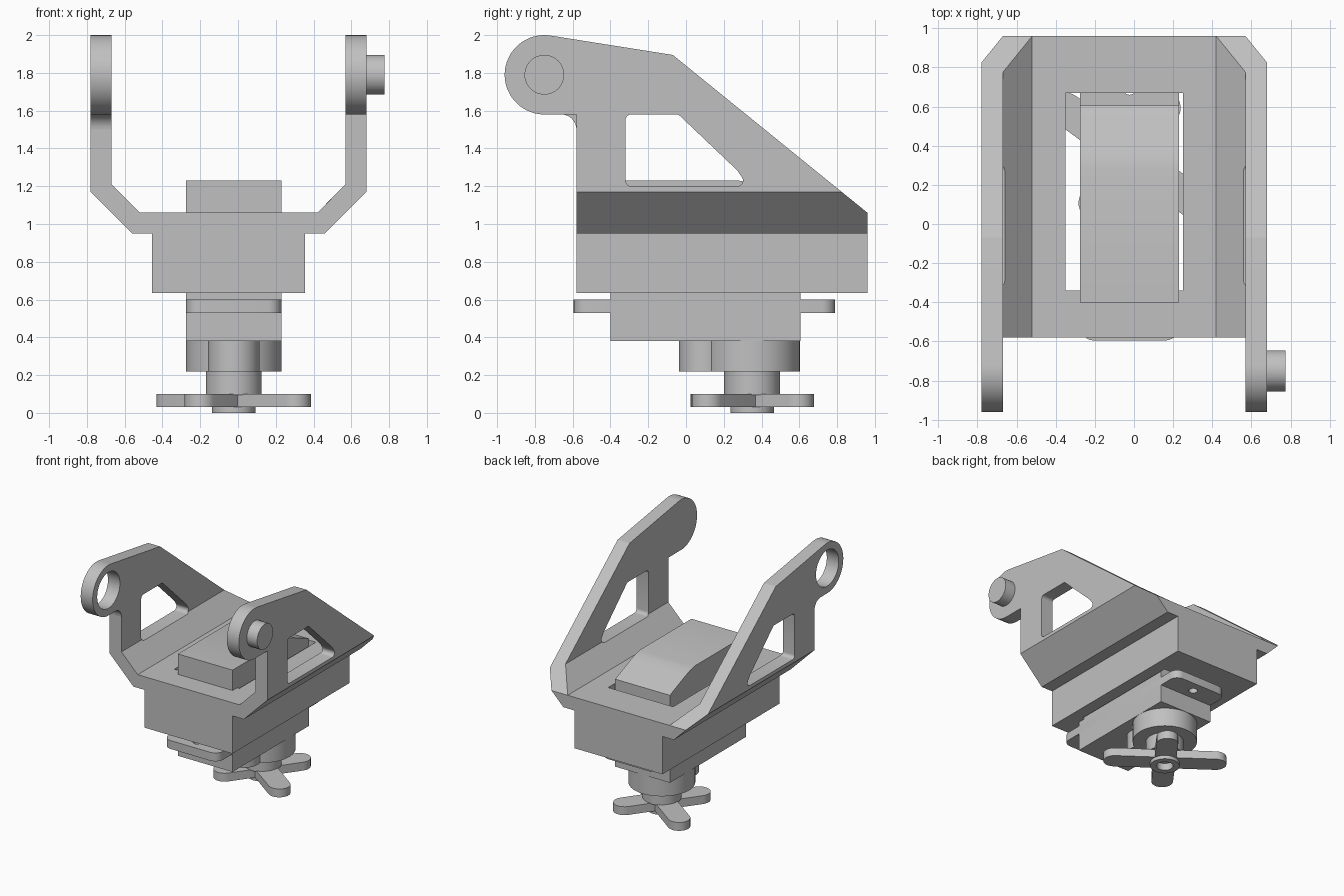
import bpy, bmesh
from math import cos, sin, pi, radians, atan2
from mathutils import Vector

if "Cube" in bpy.data.objects:
    bpy.data.objects.remove(bpy.data.objects["Cube"], do_unlink=True)

grey = bpy.data.materials.new("plain_grey")
grey.use_nodes = True
COLOR = (0.53, 0.53, 0.53, 1)
grey.diffuse_color = COLOR
grey.node_tree.nodes["Principled BSDF"].inputs["Base Color"].default_value = COLOR


def prism(name, pts, axis, lo, hi):
    """Extrude a 2D outline along an axis: x takes (y,z), y takes (x,z), z takes (x,y)."""
    bm = bmesh.new()
    verts = []
    for a, b in pts:
        co = [a, b]
        co.insert(axis, lo)
        verts.append(bm.verts.new(co))
    face = bm.faces.new(verts)
    out = bmesh.ops.extrude_face_region(bm, geom=[face])
    move = Vector((0, 0, 0))
    move[axis] = hi - lo
    bmesh.ops.translate(bm, vec=move, verts=[v for v in out["geom"] if isinstance(v, bmesh.types.BMVert)])
    bmesh.ops.recalc_face_normals(bm, faces=bm.faces)
    mesh = bpy.data.meshes.new(name)
    bm.to_mesh(mesh)
    bm.free()
    mesh.materials.append(grey)
    obj = bpy.data.objects.new(name, mesh)
    bpy.context.collection.objects.link(obj)
    return obj


def arc(c, r, start, end, n=12):
    angles = [radians(start + (end - start) * i / n) for i in range(n + 1)]
    return [(c[0] + r * cos(a), c[1] + r * sin(a)) for a in angles]


def circle(c, r, n=48):
    return arc(c, r, 0, 360, n)[:-1]


def rect(x0, x1, y0, y1):
    return [(x0, y0), (x1, y0), (x1, y1), (x0, y1)]


def rounded(pts, r, n=6):
    """Fillet every corner of a convex counter-clockwise outline."""
    out = []
    for i, p in enumerate(pts):
        p = Vector(p)
        u = (Vector(pts[i - 1]) - p).normalized()
        v = (Vector(pts[(i + 1) % len(pts)]) - p).normalized()
        half = u.angle(v) / 2
        c = p + (u + v).normalized() * (r / sin(half))
        sweep = pi - 2 * half
        mid = atan2(p.y - c.y, p.x - c.x)
        for k in range(n + 1):
            a = mid - sweep / 2 + sweep * k / n
            out.append((c.x + r * cos(a), c.y + r * sin(a)))
    return out


def combine(obj, other, operation):
    mod = obj.modifiers.new(operation.lower(), "BOOLEAN")
    mod.operation, mod.solver, mod.object = operation, "EXACT", other
    bpy.context.view_layer.objects.active = obj
    bpy.ops.object.modifier_apply(modifier=mod.name)
    bpy.data.objects.remove(other, do_unlink=True)


# Bracket: U section crossed with the side outline of the arms
CX = -0.05
half = [(0.51, 0.95), (0.73, 1.17), (0.73, 2.1), (0.62, 2.1), (0.62, 1.21), (0.47, 1.06)]
section = [(CX + x, z) for x, z in half] + [(CX - x, z) for x, z in reversed(half)]
bracket = prism("bracket", section, 1, -1.0, 1.0)
EYE = (-0.75, 1.79)
side = [(-0.58, 0.9), (0.96, 0.9), (0.96, 1.06), (-0.07, 1.895)]
side += arc(EYE, 0.21, 81, 270, 40) + [(-0.58, 1.58)]
combine(bracket, prism("side_outline", side, 0, -1, 1), "INTERSECT")

# Arm windows, and the round eye in the right arm
window = rounded([(-0.32, 1.2), (0.33, 1.2), (0.27, 1.285), (-0.04, 1.58), (-0.32, 1.58)], 0.03)
combine(bracket, prism("window_cutter", window, 0, -1, 1), "DIFFERENCE")
combine(bracket, prism("eye_cutter", circle(EYE, 0.15), 0, -1, 0), "DIFFERENCE")

# Block under the bracket, with the opening for the motor through both
block = prism("mounting_block", rect(-0.455, 0.355, -0.58, 0.96), 2, 0.635, 0.95)
for part in (bracket, block):
    combine(part, prism("opening_cutter", rect(-0.35, 0.25, -0.34, 0.67), 2, 0.5, 1.15), "DIFFERENCE")

# Small fillet beneath the right eye, and the pivot pin on the left arm
fillet = [(-0.58, 1.58)] + arc((-0.66, 1.5), 0.08, 90, 0, 8)
prism("eye_fillet", fillet, 0, CX - 0.73, CX - 0.62)
prism("pivot_pin", circle(EYE, 0.105), 0, 0.6, 0.775)

# Motor case with a top that falls away toward the back
X0, X1 = -0.275, 0.23
MX = (X0 + X1) / 2
case = [(-0.4, 0.38), (0.605, 0.38), (0.605, 1.11), (0.4, 1.195), (0.34, 1.216), (0.28, 1.23), (-0.4, 1.23)]
prism("motor_case", case, 0, X0, X1)

# Mounting tabs with screw holes
tabs = prism("motor_tabs", rounded(rect(X0, X1, -0.595, 0.79), 0.07), 2, 0.53, 0.6)
for y in (-0.5, 0.695):
    combine(tabs, prism("screw_cutter", circle((MX, y), 0.035, 24), 2, 0.4, 0.7), "DIFFERENCE")

# Gear housing and output shaft
HUB = (MX, 0.35)
prism("gear_housing", circle(HUB, 0.2525, 64), 2, 0.22, 0.38)
prism("gear_boss", circle((MX, 0.1), 0.137), 2, 0.22, 0.38)
prism("output_shaft", circle(HUB, 0.148), 2, 0.095, 0.22)

# Horn: one long and one short crossing blade, with a hollow hub
for name, reach, angle in (("long_blade", 0.4, 144), ("short_blade", 0.3, 54)):
    u = Vector((cos(radians(angle)), sin(radians(angle)))) * reach
    outline = arc(Vector(HUB) + u, 0.085, angle - 90, angle + 90)
    outline += arc(Vector(HUB) - u, 0.085, angle + 90, angle + 270)
    prism(name, outline, 2, 0.03, 0.1)
hub = prism("horn_hub", circle(HUB, 0.115), 2, 0, 0.1)
for part in (hub, bpy.data.objects["long_blade"], bpy.data.objects["short_blade"]):
    combine(part, prism("hub_cutter", circle(HUB, 0.065, 32), 2, -0.1, 0.06), "DIFFERENCE")

# Smooth the round faces, keep the edges sharp
bpy.ops.object.select_all(action="DESELECT")
for obj in bpy.context.scene.objects:
    if obj.type == "MESH":
        obj.select_set(True)
        bpy.context.view_layer.objects.active = obj
bpy.ops.object.shade_smooth_by_angle(angle=radians(30))
